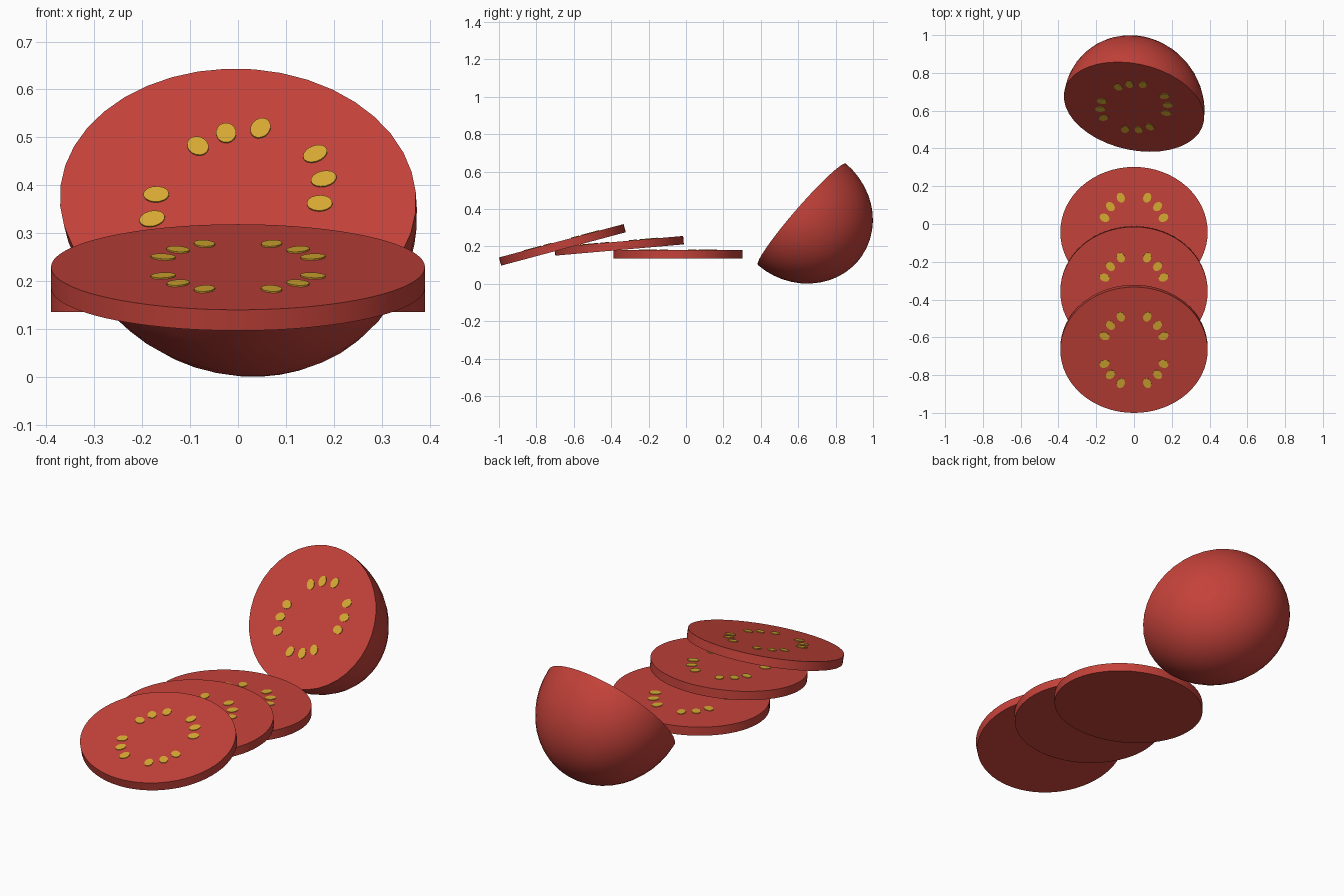
import bpy, bmesh, math
from mathutils import Matrix, Vector

if "Cube" in bpy.data.objects:
    bpy.data.objects.remove(bpy.data.objects["Cube"])

RX, RY = 0.39, 0.345      # oval radii of every cut face
THICK = 0.045             # slice thickness


def material(name, rgb):
    m = bpy.data.materials.new(name)
    m.diffuse_color = (*rgb, 1)
    m.use_nodes = True
    m.node_tree.nodes["Principled BSDF"].inputs["Base Color"].default_value = m.diffuse_color
    return m


RED = material("tomato_red", (0.55, 0.054, 0.042))
YELLOW = material("seed_yellow", (0.68, 0.40, 0.032))


def finish(bm, name, mat, matrix):
    bmesh.ops.recalc_face_normals(bm, faces=bm.faces)
    me = bpy.data.meshes.new(name)
    bm.to_mesh(me)
    bm.free()
    me.materials.append(mat)
    me.transform(matrix)
    ob = bpy.data.objects.new(name, me)
    bpy.context.collection.objects.link(ob)
    bpy.ops.object.select_all(action='DESELECT')
    ob.select_set(True)
    bpy.context.view_layer.objects.active = ob
    bpy.ops.object.shade_smooth_by_angle(angle=math.radians(40))
    return ob


# thin seed plates: four mirrored groups of three, lying on local z = height
def seeds(name, matrix, height):
    bm = bmesh.new()
    for sx in (1, -1):
        for sy in (1, -1):
            for x, y in ((0.07, 0.182), (0.125, 0.135), (0.156, 0.076)):
                spot = Matrix.Translation((sx * x, sy * y, height + 0.0005))
                turn = Matrix.Rotation(math.atan2(sy * y, sx * x), 4, 'Z')
                size = Matrix.Diagonal((0.027, 0.021, 1, 1))
                bmesh.ops.create_cone(bm, cap_ends=True, segments=16, radius1=1,
                                      radius2=1, depth=0.005,
                                      matrix=spot @ turn @ size)
    finish(bm, name, YELLOW, matrix)


# three overlapping slices: centre y, centre z, tilt in degrees
for i, (y, z, tilt) in enumerate(((-0.043, 0.158, 0), (-0.357, 0.203, 5),
                                  (-0.661, 0.208, 15)), 1):
    mat = Matrix.Translation((0, y, z)) @ Matrix.Rotation(math.radians(tilt), 4, 'X')
    bm = bmesh.new()
    bmesh.ops.create_cone(bm, cap_ends=True, segments=64, radius1=1, radius2=1,
                          depth=THICK, matrix=Matrix.Diagonal((RX, RY, 1, 1)))
    finish(bm, f"tomato_slice_{i}", RED, mat)
    seeds(f"slice_seeds_{i}", mat, THICK / 2)

# half tomato: lower half of an oval ball, cut face turned to the front and up
n = Vector((-0.105, -0.758, 0.643)).normalized()
e1 = Vector((-n.y, n.x, 0)).normalized()
e2 = n.cross(e1)
basis = Matrix((e1, e2, n)).transposed().to_4x4()
mat = (Matrix.Translation((0, 0.62, 0.371)) @ basis
       @ Matrix.Rotation(math.radians(-30), 4, 'Z'))
bm = bmesh.new()
bmesh.ops.create_uvsphere(bm, u_segments=40, v_segments=24, radius=1,
                          matrix=Matrix.Diagonal((RX - 0.003, RY, 0.39, 1)))
bmesh.ops.bisect_plane(bm, geom=bm.verts[:] + bm.edges[:] + bm.faces[:], dist=1e-4,
                       plane_co=(0, 0, 0), plane_no=(0, 0, 1), clear_outer=True)
bmesh.ops.holes_fill(bm, edges=[e for e in bm.edges if e.is_boundary], sides=0)
finish(bm, "half_tomato", RED, mat)
seeds("half_seeds", mat, 0)
